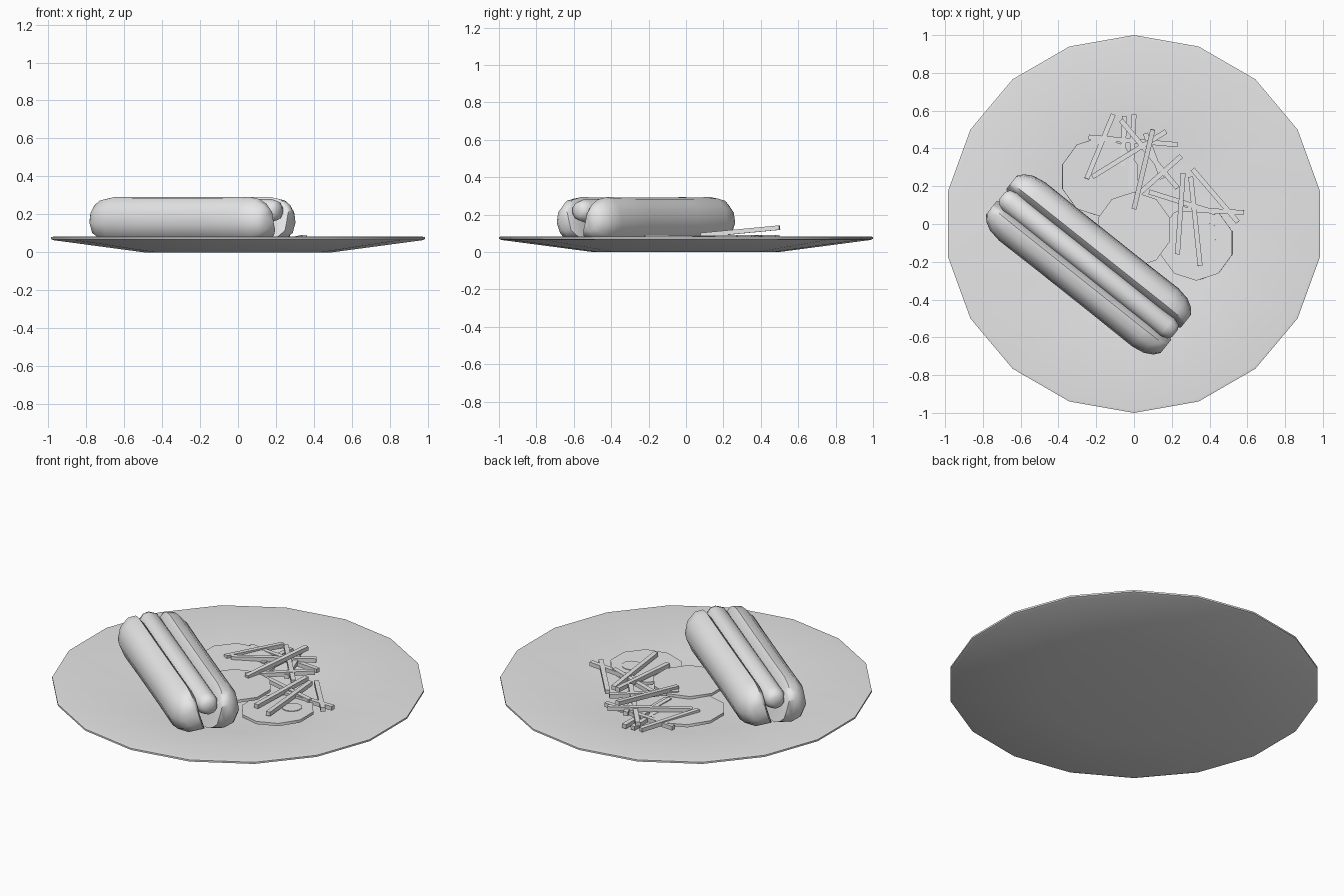
import bpy
import bmesh
import math
from mathutils import Matrix, Vector

default_cube = bpy.data.objects.get("Cube")
if default_cube:
    bpy.data.objects.remove(default_cube, do_unlink=True)

GREY = (0.8, 0.8, 0.8, 1)
grey = bpy.data.materials.new("light_grey")
grey.use_nodes = True
grey.diffuse_color = GREY
grey.node_tree.nodes["Principled BSDF"].inputs["Base Color"].default_value = GREY


def finish(name, bm, matrix=Matrix(), angle=40):
    """Turn a bmesh into a smooth-shaded object with sharp edges kept."""
    bmesh.ops.recalc_face_normals(bm, faces=bm.faces)
    mesh = bpy.data.meshes.new(name)
    bm.to_mesh(mesh)
    bm.free()
    mesh.materials.append(grey)
    obj = bpy.data.objects.new(name, mesh)
    bpy.context.collection.objects.link(obj)
    obj.matrix_world = matrix
    bpy.ops.object.select_all(action="DESELECT")
    obj.select_set(True)
    bpy.context.view_layer.objects.active = obj
    bpy.ops.object.shade_smooth_by_angle(angle=math.radians(angle))
    return obj


def loft(rings):
    """Skin a list of equal closed rings and cap both ends."""
    bm = bmesh.new()
    loops = [[bm.verts.new(p) for p in ring] for ring in rings]
    count = len(loops[0])
    for a, b in zip(loops, loops[1:]):
        for i in range(count):
            j = (i + 1) % count
            bm.faces.new((a[i], a[j], b[j], b[i]))
    bm.faces.new(loops[0])
    bm.faces.new(loops[-1])
    return bm


def circle(radius, z, sides, start=math.pi / 2):
    steps = [start + math.tau * i / sides for i in range(sides)]
    return [(radius * math.cos(a), radius * math.sin(a), z) for a in steps]


# Plate: shallow dish with a thin rim
plate_profile = [(0.5, 0), (0.985, 0.064), (1, 0.07), (1, 0.08), (0.985, 0.083), (0.5, 0.025)]
finish("plate", loft([circle(r, z, 18) for r, z in plate_profile]))


# Vegetable slices, overlapping and slightly tilted
def slice_disc(name, x, y, z, radius, tilt_x=0, tilt_y=0, sides=10):
    rings = [circle(radius, h, sides) for h in (-0.008, 0.008)]
    place = Matrix.Translation((x, y, z))
    turn = Matrix.Rotation(tilt_x, 4, "X") @ Matrix.Rotation(tilt_y, 4, "Y")
    finish(name, loft(rings), place @ turn)


slice_disc("right_slice", 0.33, -0.1, 0.052, 0.2, tilt_y=-0.04)
slice_disc("right_slice_centre", 0.39, -0.05, 0.058, 0.055, tilt_y=-0.04)
slice_disc("left_slice", -0.18, 0.25, 0.065, 0.21, tilt_y=0.05)
slice_disc("middle_slice", 0, -0.03, 0.078, 0.2)

# Hot dog frame: length along local x
hot_dog = Matrix.Translation((-0.24, -0.214, 0)) @ Matrix.Rotation(math.radians(-38.5), 4, "Z")

# Bun halves: rounded outside, sloping inner face, tapered ends
bun_section = [(0, 0.055), (0.1, 0.045), (0.165, 0.075), (0.197, 0.15), (0.183, 0.23),
               (0.135, 0.285), (0.085, 0.293), (0.058, 0.26), (0.03, 0.15)]
bun_stations = [(0.59, 0.45), (0.565, 0.7), (0.52, 0.9), (0.45, 1), (0.2, 0.985)]
stations = [(-u, s) for u, s in bun_stations] + bun_stations[::-1]
for side, label in ((1, "back"), (-1, "front")):
    rings = []
    for u, s in stations:
        rings.append([(u, side * (0.075 + (v - 0.075) * s), 0.165 + (z - 0.165) * s)
                      for v, z in bun_section])
    finish("bun_half_" + label, loft(rings), hot_dog, 50)

# Sausage with rounded tips
tips = [(0.585, 0.025), (0.57, 0.05), (0.53, 0.062)]
sausage_stations = [(-u, r) for u, r in tips] + tips[::-1]
rings = [[(u, y, z + 0.22) for y, z, _ in circle(r, 0, 10)] for u, r in sausage_stations]
finish("sausage", loft(rings), hot_dog, 50)

# Fries: start x, y and end x, y, then start and end heights
fries = [
    (-0.11, 0.58, -0.25, 0.24, 0.06, 0.08), (-0.07, 0.55, 0.23, 0.19, 0.07, 0.08),
    (-0.22, 0.25, 0.17, 0.49, 0.08, 0.08), (0.1, 0.5, 0, 0.08, 0.13, 0.09),
    (-0.24, 0.46, 0.23, 0.42, 0.06, 0.06), (0.25, 0.36, -0.03, 0.11, 0.08, 0.08),
    (0.26, 0.27, 0.23, -0.16, 0.08, 0.07), (0.3, 0.25, 0.35, -0.22, 0.07, 0.08),
    (0.31, 0.29, 0.55, 0.01, 0.06, 0.07), (0.08, 0.17, 0.43, 0.06, 0.06, 0.07),
    (0.24, 0.08, 0.58, 0.06, 0.06, 0.07), (0, 0.58, -0.02, 0.18, 0.05, 0.06),
    (0.06, 0.48, 0.15, 0.24, 0.07, 0.07), (-0.05, 0.57, -0.06, 0.31, 0.05, 0.06),
]
for number, (xa, ya, xb, yb, za, zb) in enumerate(fries):
    start, end = Vector((xa, ya, za)), Vector((xb, yb, zb))
    along = end - start
    bm = bmesh.new()
    size = Matrix.Diagonal((0.026, 0.024, along.length, 1))
    bmesh.ops.create_cube(bm, size=1, matrix=size)
    turn = along.to_track_quat("Z", "Y").to_matrix().to_4x4()
    finish("fry_%d" % (number + 1), bm, Matrix.Translation((start + end) / 2) @ turn, 30)
